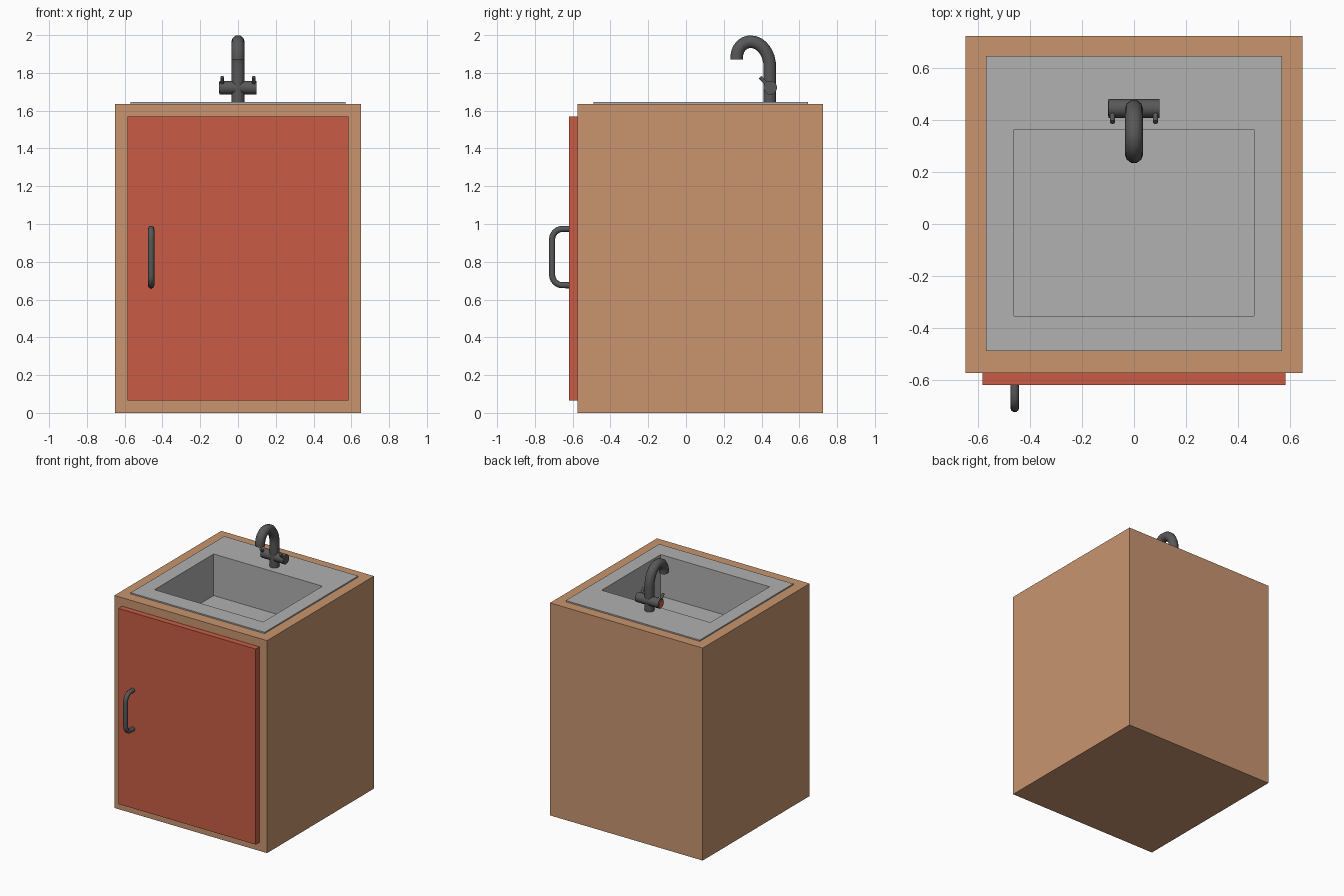
import bpy, bmesh, math
from mathutils import Vector

if "Cube" in bpy.data.objects:
    bpy.data.objects.remove(bpy.data.objects["Cube"])


def material(name, rgb):
    m = bpy.data.materials.new(name)
    lin = [((c / 255 + 0.055) / 1.055) ** 2.4 for c in rgb]
    m.diffuse_color = (*lin, 1)
    m.use_nodes = True
    m.node_tree.nodes["Principled BSDF"].inputs["Base Color"].default_value = m.diffuse_color
    return m


WOOD = material("light wood", (200, 149, 111))
RED = material("red paint", (200, 92, 69))
STEEL = material("sink grey", (177, 177, 177))
METAL = material("dark metal", (88, 88, 88))


def finish(bm, name, mat):
    mesh = bpy.data.meshes.new(name)
    bm.to_mesh(mesh)
    bm.free()
    mesh.materials.append(mat)
    obj = bpy.data.objects.new(name, mesh)
    bpy.context.collection.objects.link(obj)
    return obj


def box(name, mat, lo, hi, hole=None, floor=None, open_bottom=False):
    """Box between two corners, with an optional rectangular pocket in its top."""
    bm = bmesh.new()
    bmesh.ops.create_cube(bm, size=1)
    lo, hi = Vector(lo), Vector(hi)
    for v in bm.verts:
        v.co = Vector([hi[i] if v.co[i] > 0 else lo[i] for i in range(3)])
    bm.normal_update()
    top = max(bm.faces, key=lambda f: f.calc_center_median().z)
    bottom = min(bm.faces, key=lambda f: f.calc_center_median().z)
    if hole:
        x0, y0, x1, y1 = hole
        mid = (lo + hi) / 2
        bmesh.ops.inset_individual(bm, faces=[top], thickness=0.02)
        for v in top.verts:
            v.co.x = x1 if v.co.x > mid.x else x0
            v.co.y = y1 if v.co.y > mid.y else y0
        inner = bmesh.ops.extrude_discrete_faces(bm, faces=[top])["faces"][0]
        for v in inner.verts:
            v.co.z = floor
    if open_bottom:
        bmesh.ops.delete(bm, geom=[bottom], context='FACES_ONLY')
    return finish(bm, name, mat)


def tube(name, mat, points, radius):
    """Round capped tube along a path of points."""
    cu = bpy.data.curves.new(name, 'CURVE')
    cu.dimensions = '3D'
    cu.bevel_depth = radius
    cu.bevel_resolution = 3
    cu.use_fill_caps = True
    sp = cu.splines.new('POLY')
    sp.points.add(len(points) - 1)
    for p, co in zip(sp.points, points):
        p.co = (*co, 1)
    cu.materials.append(mat)
    obj = bpy.data.objects.new(name, cu)
    bpy.context.collection.objects.link(obj)
    bpy.ops.object.select_all(action='DESELECT')
    obj.select_set(True)
    bpy.context.view_layer.objects.active = obj
    bpy.ops.object.convert(target='MESH')
    bpy.ops.object.shade_smooth_by_angle(angle=math.radians(40))
    return bpy.context.view_layer.objects.active


def arc(x, cy, cz, ry, rz, a0, a1, n=8):
    """Elliptical arc in the y-z plane, angles in degrees from +y towards +z."""
    angles = [math.radians(a0 + (a1 - a0) * i / n) for i in range(n + 1)]
    return [(x, cy + ry * math.cos(a), cz + rz * math.sin(a)) for a in angles]


# Cabinet with a recess for the basin, and its door
box("cabinet", WOOD, (-0.65, -0.575, 0), (0.65, 0.725, 1.635),
    hole=(-0.475, -0.365, 0.475, 0.375), floor=1.30)
box("door", RED, (-0.585, -0.62, 0.065), (0.585, -0.575, 1.57))

# Sink rim and basin
box("sink", STEEL, (-0.57, -0.49, 1.635), (0.57, 0.647, 1.645),
    hole=(-0.463, -0.354, 0.463, 0.365), floor=1.325, open_bottom=True)

# Door handle: a rounded bar
hx, hy, b = -0.46, -0.709, 0.055
tube("door_handle", METAL,
     [(hx, -0.61, 0.974)]
     + arc(hx, hy + b, 0.974 - b, b, b, 90, 180, 6)
     + arc(hx, hy + b, 0.676 + b, b, b, 180, 270, 6)
     + [(hx, -0.61, 0.676)], 0.017)

# Tap: upright and curved spout
tube("tap_spout", METAL,
     [(0, 0.444, 1.64)]
     + arc(0, 0.342, 1.83, 0.102, 0.135, 0, 90)
     + arc(0, 0.342, 1.885, 0.073, 0.08, 90, 180)[1:]
     + [(0, 0.269, 1.87)], 0.035)

# Tap cross body, levers and hot marker
tube("tap_body", METAL, [(-0.098, 0.446, 1.722), (0.098, 0.446, 1.722)], 0.037)
for side, label in ((-1, "left"), (1, "right")):
    tube(label + "_lever", METAL,
         [(side * 0.083, 0.44, 1.728), (side * 0.083, 0.393, 1.777)], 0.01)
tube("hot_marker", RED, [(-0.101, 0.446, 1.722), (-0.097, 0.446, 1.722)], 0.03)
